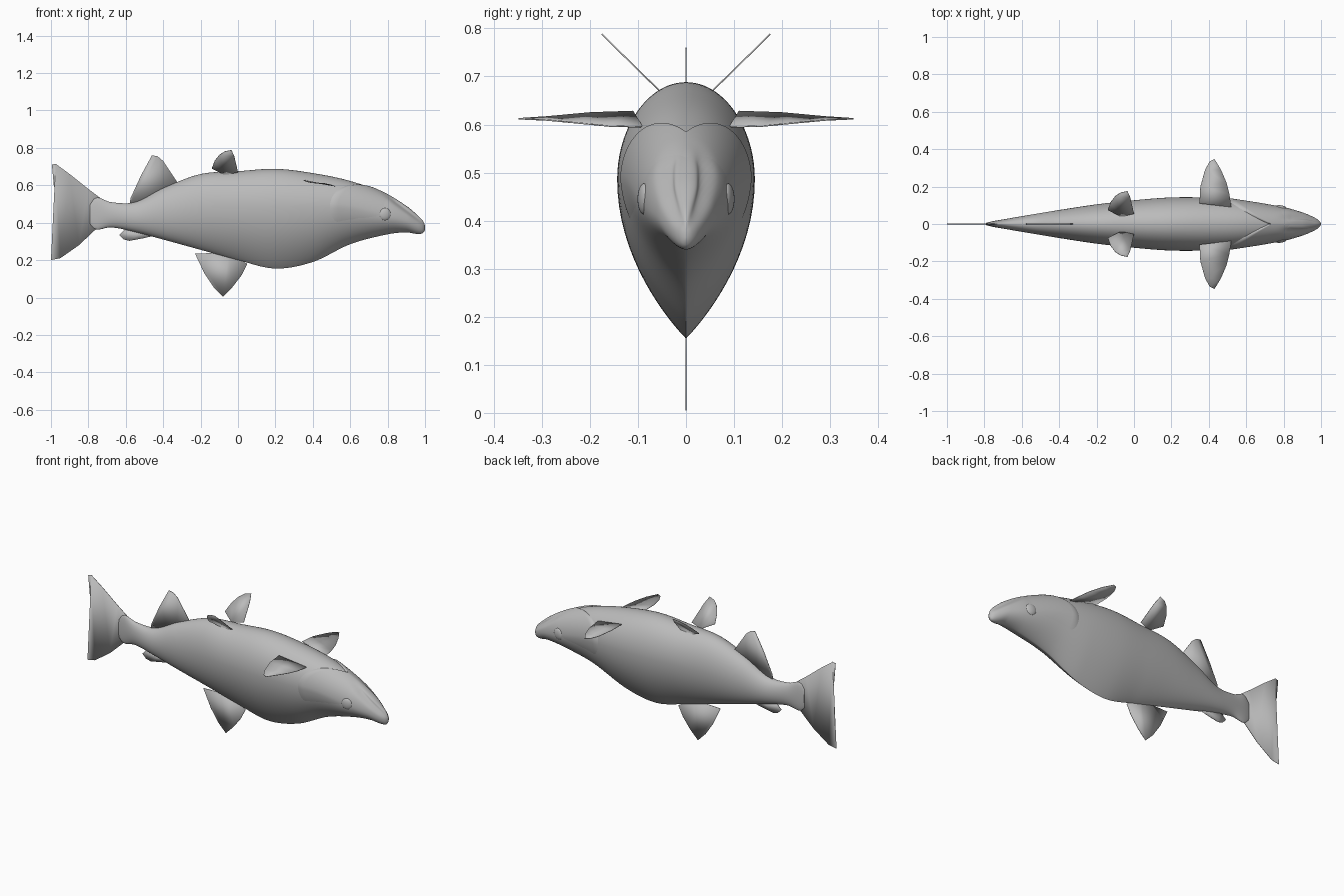
import bpy
import bmesh
import math
from mathutils import Vector

cube = bpy.data.objects.get("Cube")
if cube:
    bpy.data.objects.remove(cube, do_unlink=True)

grey = bpy.data.materials.new("fish grey")
grey.use_nodes = True
colour = (0.5, 0.5, 0.5, 1)
grey.diffuse_color = colour
grey.node_tree.nodes["Principled BSDF"].inputs["Base Color"].default_value = colour

# Body stations: x, top, bottom, half width, height share of widest point, belly sharpness
STATIONS = [
    (-0.79, 0.50, 0.39, 0.006, 0.5, 1.0),
    (-0.76, 0.535, 0.363, 0.014, 0.5, 1.0),
    (-0.68, 0.51, 0.375, 0.028, 0.5, 1.0),
    (-0.55, 0.51, 0.35, 0.05, 0.5, 1.0),
    (-0.40, 0.585, 0.31, 0.075, 0.52, 1.1),
    (-0.20, 0.66, 0.255, 0.105, 0.56, 1.4),
    (0.0, 0.675, 0.20, 0.127, 0.6, 1.7),
    (0.20, 0.688, 0.155, 0.142, 0.62, 1.9),
    (0.40, 0.665, 0.19, 0.14, 0.62, 1.8),
    (0.60, 0.623, 0.285, 0.12, 0.57, 1.5),
    (0.80, 0.55, 0.338, 0.09, 0.46, 1.3),
    (0.90, 0.49, 0.348, 0.062, 0.45, 1.2),
    (0.96, 0.44, 0.34, 0.037, 0.48, 1.1),
    (0.99, 0.408, 0.345, 0.018, 0.5, 1.0),
    (1.0, 0.385, 0.362, 0.003, 0.5, 1.0),
]


def station(x):
    """Smoothly interpolated section values at x."""
    last = len(STATIONS) - 1
    i = max(k for k in range(last) if STATIONS[k][0] <= x + 1e-6)
    p, q = STATIONS[i], STATIONS[i + 1]
    before, after = STATIONS[max(i - 1, 0)], STATIONS[min(i + 2, last)]
    span = q[0] - p[0]
    t = (x - p[0]) / span
    out = []
    for k in range(1, 6):
        m = (q[k] - before[k]) / (q[0] - before[0]) * span
        n = (after[k] - p[k]) / (after[0] - p[0]) * span
        out.append((2*t**3 - 3*t*t + 1) * p[k] + (t**3 - 2*t*t + t) * m
                   + (3*t*t - 2*t**3) * q[k] + (t**3 - t*t) * n)
    return out


def skin(x, angle, grow=0.0):
    """Point on the body surface; angle 90 degrees is the back ridge."""
    top, bottom, width, share, sharp = station(x)
    middle = bottom + (top - bottom) * share
    c, s = math.cos(angle), math.sin(angle)
    side = abs(c) if s > 0 else abs(c) ** sharp
    z = middle + s * ((top - middle) if s > 0 else (middle - bottom))
    # The snout groove runs down into the corner of the mouth
    if x > 0.76:
        line = 0.56 - (x - 0.78) * 0.75
        fade = min(1, (x - 0.76) / 0.08)
        side *= 1 - 0.35 * fade * math.exp(-((z - line) / 0.014) ** 2)
    y = math.copysign((max(width, 0.001) + grow) * side, c)
    return Vector((x, y, z + grow * s))


def finish(name, bm, angle=40):
    bmesh.ops.recalc_face_normals(bm, faces=bm.faces)
    mesh = bpy.data.meshes.new(name)
    bm.to_mesh(mesh)
    bm.free()
    mesh.materials.append(grey)
    obj = bpy.data.objects.new(name, mesh)
    bpy.context.collection.objects.link(obj)
    bpy.ops.object.select_all(action="DESELECT")
    obj.select_set(True)
    bpy.context.view_layer.objects.active = obj
    bpy.ops.object.shade_smooth_by_angle(angle=math.radians(angle))
    return obj


def loft(name, rows, closed):
    """Skin a list of point rows, capping the ends when the rows are loops."""
    bm = bmesh.new()
    grid = [[bm.verts.new(p) for p in row] for row in rows]
    count = len(rows[0])
    for a, b in zip(grid, grid[1:]):
        for j in range(count if closed else count - 1):
            k = (j + 1) % count
            bm.faces.new((a[j], a[k], b[k], b[j]))
    if closed:
        bm.faces.new(grid[0])
        bm.faces.new(grid[-1])
    return finish(name, bm, 60)


# Body, with closer rings around the snout
xs = [-0.79 + i * 0.02 for i in range(77)] + [0.75 + i * 0.00625 for i in range(41)]
around = [math.tau * j / 72 for j in range(72)]
loft("body", [[skin(x, a) for a in around] for x in xs], True)

# Gill cover: a raised shell over the head that melts into the body
rows = []
for j in range(61):
    a = math.radians(-30 + j * 4)
    back = 0.72 - 0.235 * abs(math.cos(a))
    lower = min(1, j / 8, (60 - j) / 8)
    rows.append([skin(back + (0.88 - back) * i / 24, a,
                      -0.003 + 0.011 * lower * (1 - i / 24) * min(1, i / 2 + 0.1))
                 for i in range(25)])
loft("gill_cover", rows, False)


def fin(name, outline, place):
    """Thin fin from a flat outline; place turns each outline pair into 3D."""
    bm = bmesh.new()
    bm.faces.new([bm.verts.new(place(u, v)) for u, v in outline])
    bmesh.ops.triangulate(bm, faces=bm.faces)
    obj = finish(name, bm)
    solid = obj.modifiers.new("thickness", "SOLIDIFY")
    solid.thickness = 0.003
    solid.offset = 0
    return obj


# Fins on the centre line
upright = {
    "tail_fin": [(-0.70, 0.505), (-0.8, 0.58), (-0.9, 0.66), (-0.975, 0.715), (-0.995, 0.71),
                 (-0.985, 0.6), (-0.945, 0.45), (-0.97, 0.33), (-1, 0.2), (-0.95, 0.21),
                 (-0.85, 0.28), (-0.76, 0.365), (-0.70, 0.4)],
    "rear_dorsal_fin": [(-0.58, 0.49), (-0.575, 0.53), (-0.52, 0.65), (-0.46, 0.76),
                        (-0.43, 0.755), (-0.4, 0.73), (-0.36, 0.67), (-0.32, 0.61), (-0.4, 0.55)],
    "belly_fin": [(-0.23, 0.235), (-0.18, 0.13), (-0.13, 0.055), (-0.08, 0.005),
                  (-0.03, 0.055), (0.02, 0.12), (0.05, 0.18), (-0.05, 0.24)],
    "rear_belly_fin": [(-0.635, 0.335), (-0.61, 0.31), (-0.58, 0.303), (-0.5, 0.318),
                       (-0.45, 0.33), (-0.5, 0.36), (-0.6, 0.37)],
}
for name, outline in upright.items():
    fin(name, outline, lambda x, z: (x, 0, z))

# Paired fins and eyes on both sides
pectoral = [(0.35, 0.11), (0.355, 0.2), (0.38, 0.29), (0.405, 0.335), (0.43, 0.348),
            (0.465, 0.29), (0.495, 0.22), (0.51, 0.16), (0.52, 0.09)]
back_fin = [(-0.14, 0.69), (-0.125, 0.73), (-0.1, 0.762), (-0.07, 0.781), (-0.035, 0.788),
            (-0.02, 0.755), (0, 0.67), (-0.07, 0.655)]
for side, label in ((1, "left"), (-1, "right")):
    fin("pectoral_fin_" + label, pectoral,
        lambda x, y: (x, side * y, 0.612 - (x - 0.43) * 0.19 * min(1, (0.37 - y) * 5)))
    fin("back_fin_" + label, back_fin,
        lambda x, z: (x, side * (0.055 + (z - 0.67) * 1.02), z))
    bpy.ops.mesh.primitive_uv_sphere_add(segments=32, ring_count=16, radius=1,
                                         location=(0.785, side * 0.086, 0.445))
    eye = bpy.context.object
    eye.name = "eye_" + label
    eye.scale = (0.033, 0.014, 0.033)
    eye.rotation_euler.z = -side * 0.17
    eye.data.materials.append(grey)
    bpy.ops.object.shade_smooth()
